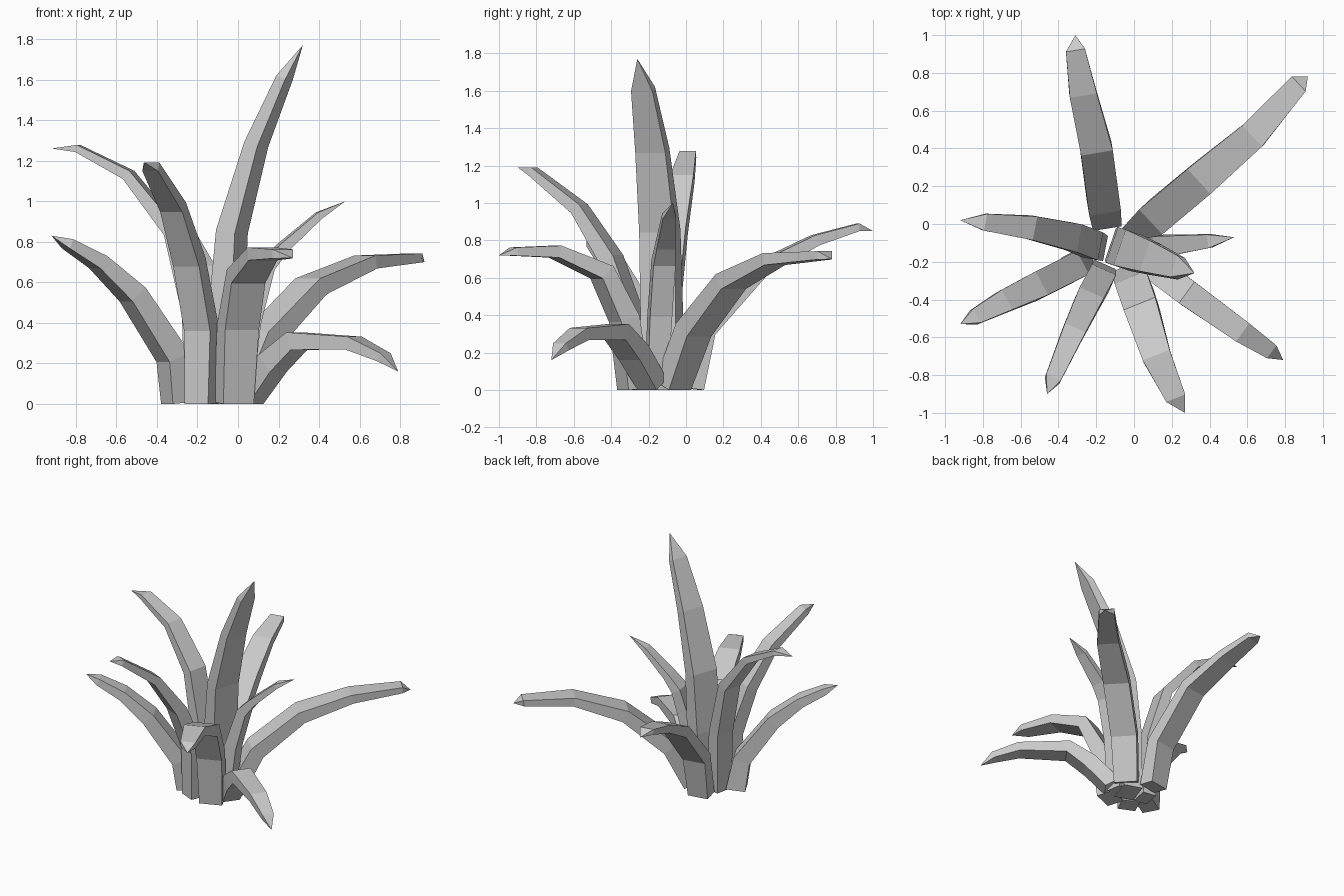
import bpy, bmesh
from mathutils import Vector

old = bpy.data.objects.get("Cube")
if old:
    bpy.data.objects.remove(old, do_unlink=True)

grey = bpy.data.materials.new("leaf_grey")
grey.use_nodes = True
colour = (0.6, 0.6, 0.6, 1)
grey.diffuse_color = colour
grey.node_tree.nodes["Principled BSDF"].inputs["Base Color"].default_value = colour

# Taper from the base to the last ring before the point
WIDTH = (0.9, 1.0, 1.0, 0.85, 0.6)
THICK = (1.25, 1.1, 0.9, 0.65, 0.45)


def leaf(name, width, thick, *path):
    """Four-sided tapering blade swept along a bent midline, closed to a point."""
    pts = [Vector(p) for p in path]
    run = pts[-1] - pts[0]
    side = Vector((-run.y, run.x, 0)).normalized()
    bm = bmesh.new()
    rings = []
    for i, p in enumerate(pts[:-1]):
        tangent = (pts[i + 1] - p).normalized()
        if i:
            tangent = (tangent + (p - pts[i - 1]).normalized()).normalized()
        up = tangent.cross(side).normalized()
        w, t = side * width * WIDTH[i] / 2, up * thick * THICK[i] / 2
        ring = []
        for corner in (p - w - t, p + w - t, p + w + t, p - w + t):
            corner.z = max(corner.z, 0)
            ring.append(bm.verts.new(corner))
        rings.append(ring)
    tip = bm.verts.new(pts[-1])
    bm.faces.new(rings[0])
    for k in range(4):
        n = (k + 1) % 4
        for a, b in zip(rings, rings[1:]):
            bm.faces.new((a[k], a[n], b[n], b[k]))
        bm.faces.new((rings[-1][k], rings[-1][n], tip))
    bmesh.ops.recalc_face_normals(bm, faces=bm.faces)
    mesh = bpy.data.meshes.new(name)
    bm.to_mesh(mesh)
    bm.free()
    mesh.materials.append(grey)
    bpy.context.collection.objects.link(bpy.data.objects.new(name, mesh))


# Upright centre leaf
leaf("tall_leaf", 0.20, 0.11, (-.06, -.13, 0), (-.06, -.13, .42), (-.03, -.14, .85),
     (.09, -.18, 1.28), (.23, -.23, 1.61), (.32, -.26, 1.77))
# Leaves at the back
leaf("back_leaf", 0.17, 0.09, (-.15, .03, 0), (-.16, .1, .32), (-.2, .4, .65),
     (-.27, .69, .8), (-.31, .92, .87), (-.31, 1, .85))
leaf("back_left_leaf", 0.18, 0.1, (.01, -.07, .02), (.12, .04, .32), (.36, .24, .58),
     (.63, .47, .7), (.87, .74, .72), (.92, .78, .7))
# Leaves on the left
leaf("left_leaf", 0.12, 0.08, (.01, -.16, 0), (.06, -.14, .4), (.14, -.12, .68),
     (.22, -.11, .77), (.4, -.09, .93), (.53, -.07, 1))
leaf("front_left_leaf", 0.14, 0.1, (.05, -.18, .02), (.17, -.28, .2), (.29, -.37, .31),
     (.57, -.57, .3), (.72, -.67, .23), (.79, -.72, .16))
# Leaves at the front
leaf("front_leaf", 0.18, 0.1, (-.02, -.28, 0), (0, -.33, .38), (.04, -.45, .63),
     (.12, -.7, .74), (.22, -.92, .74), (.27, -1, .72))
leaf("front_right_leaf", 0.14, 0.1, (-.18, -.27, 0), (-.18, -.29, .37), (-.24, -.4, .7),
     (-.32, -.57, .97), (-.43, -.82, 1.17), (-.46, -.9, 1.19))
# Leaves on the right
leaf("right_low_leaf", 0.14, 0.11, (-.29, -.2, 0), (-.32, -.23, .23), (-.52, -.33, .54),
     (-.69, -.41, .7), (-.84, -.49, .79), (-.92, -.53, .83))
leaf("right_high_leaf", 0.15, 0.08, (-.2, -.12, 0), (-.22, -.11, .45), (-.32, -.07, .85),
     (-.54, -.02, 1.13), (-.79, .01, 1.26), (-.92, .02, 1.26))
